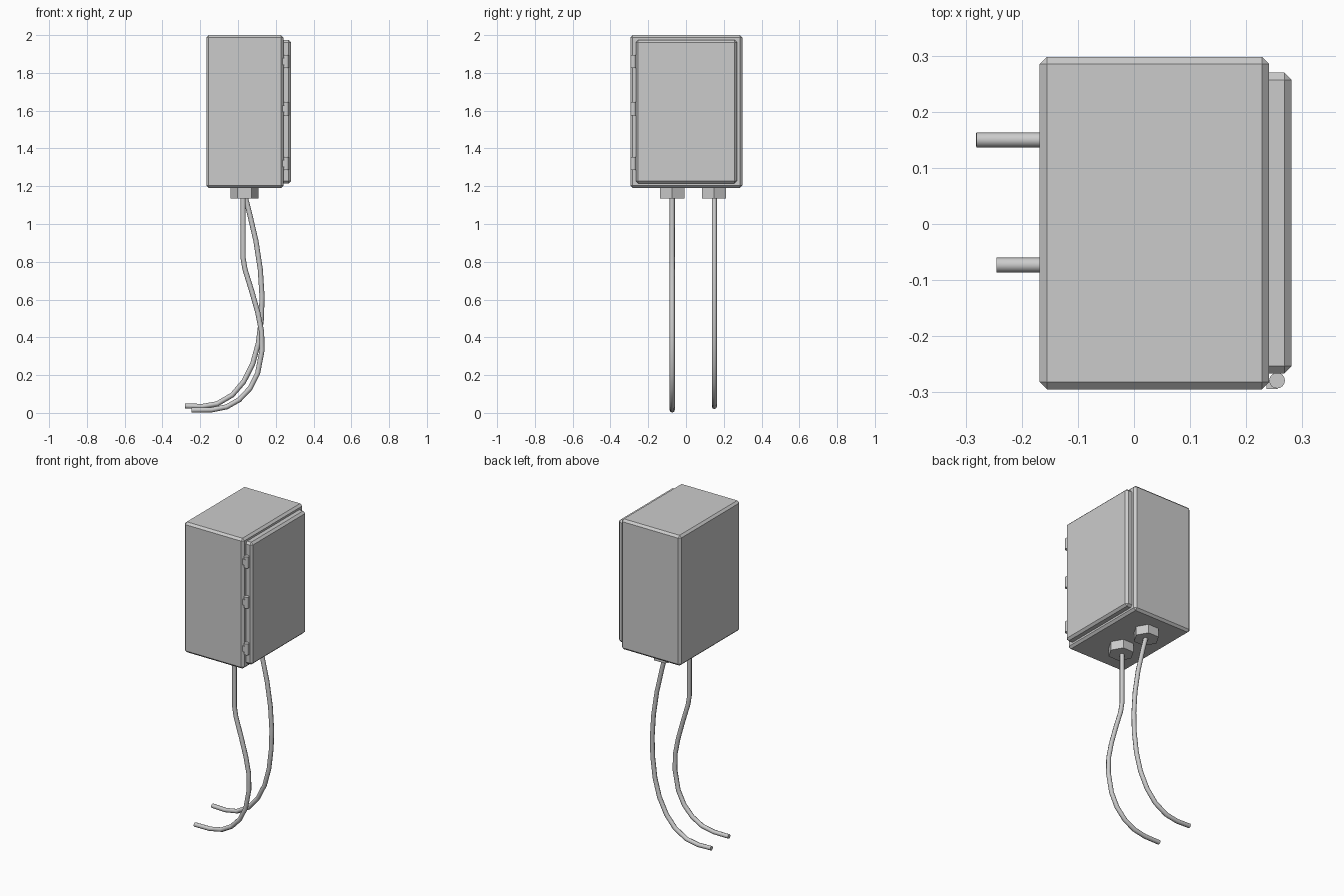
import bpy, bmesh, math
from mathutils import Matrix, Vector

if "Cube" in bpy.data.objects:
    bpy.data.objects.remove(bpy.data.objects["Cube"])


def finish(bm, name):
    mesh = bpy.data.meshes.new(name)
    bmesh.ops.recalc_face_normals(bm, faces=bm.faces)
    bm.to_mesh(mesh)
    bm.free()
    obj = bpy.data.objects.new(name, mesh)
    bpy.context.collection.objects.link(obj)
    return obj


def box(name, lo, hi, chamfer=0.0, sharp_back=False):
    lo, hi = Vector(lo), Vector(hi)
    bm = bmesh.new()
    bmesh.ops.create_cube(bm, size=1)
    for v in bm.verts:
        v.co = (lo + hi) / 2 + v.co * (hi - lo)
    if chamfer:
        edges = [e for e in bm.edges
                 if not (sharp_back and all(abs(v.co.x - lo.x) < 1e-5 for v in e.verts))]
        bmesh.ops.bevel(bm, geom=edges, offset=chamfer, segments=1,
                        affect='EDGES', profile=0.5)
    return finish(bm, name)


def prism(name, centre, radius, height, sides, turn=0.0):
    bm = bmesh.new()
    bmesh.ops.create_cone(bm, cap_ends=True, segments=sides, radius1=radius,
                          radius2=radius, depth=height,
                          matrix=Matrix.Translation(centre) @ Matrix.Rotation(turn, 4, 'Z'))
    return finish(bm, name)


def smooth(obj):
    bpy.ops.object.select_all(action='DESELECT')
    obj.select_set(True)
    bpy.context.view_layer.objects.active = obj
    bpy.ops.object.shade_smooth_by_angle(angle=math.radians(50))


def cable(name, y, path):
    curve = bpy.data.curves.new(name, 'CURVE')
    curve.dimensions = '3D'
    curve.bevel_depth = 0.0135
    curve.bevel_resolution = 2
    curve.use_fill_caps = True
    spline = curve.splines.new('POLY')
    spline.points.add(len(path) - 1)
    for p, (x, z) in zip(spline.points, path):
        p.co = (x, y, z, 1)
    obj = bpy.data.objects.new(name, curve)
    bpy.context.collection.objects.link(obj)
    bpy.ops.object.select_all(action='DESELECT')
    obj.select_set(True)
    bpy.context.view_layer.objects.active = obj
    bpy.ops.object.convert(target='MESH')
    smooth(bpy.context.view_layer.objects.active)


# Cabinet and its door on the +x side
box("cabinet", (-0.168, -0.295, 1.19), (0.241, 0.298, 2.0), 0.013)
box("door", (0.241, -0.266, 1.215), (0.281, 0.27, 1.975), 0.013, sharp_back=True)

# Hinges: barrel plus a leaf wrapping to the cabinet
for i, z in enumerate((1.32, 1.61, 1.86)):
    smooth(prism(f"hinge_barrel_{i}", (0.255, -0.279, z), 0.014, 0.07, 16))
    box(f"hinge_leaf_{i}", (0.236, -0.294, z - 0.018), (0.256, -0.279, z + 0.018))

# Hexagonal cable glands under the cabinet
for side, y in (("front", -0.073), ("back", 0.148)):
    prism(f"{side}_gland", (0.034, y, 1.163), 0.074, 0.056, 6, math.pi / 2)

# Front cable hangs straight, then swings out and curls back
cable("front_cable", -0.073, [
    (0.027, 1.16), (0.027, 0.82), (0.037, 0.76), (0.074, 0.64), (0.105, 0.53),
    (0.125, 0.43), (0.127, 0.33), (0.104, 0.21), (0.064, 0.13), (0.007, 0.07),
    (-0.06, 0.032), (-0.14, 0.016), (-0.245, 0.015)])

# Back cable bows outward in one long arc
cable("back_cable", 0.15, [
    (0.034, 1.16), (0.06, 1.06), (0.095, 0.91), (0.118, 0.76), (0.127, 0.62),
    (0.124, 0.50), (0.108, 0.37), (0.078, 0.26), (0.03, 0.165), (-0.03, 0.095),
    (-0.11, 0.048), (-0.19, 0.034), (-0.281, 0.037)])
